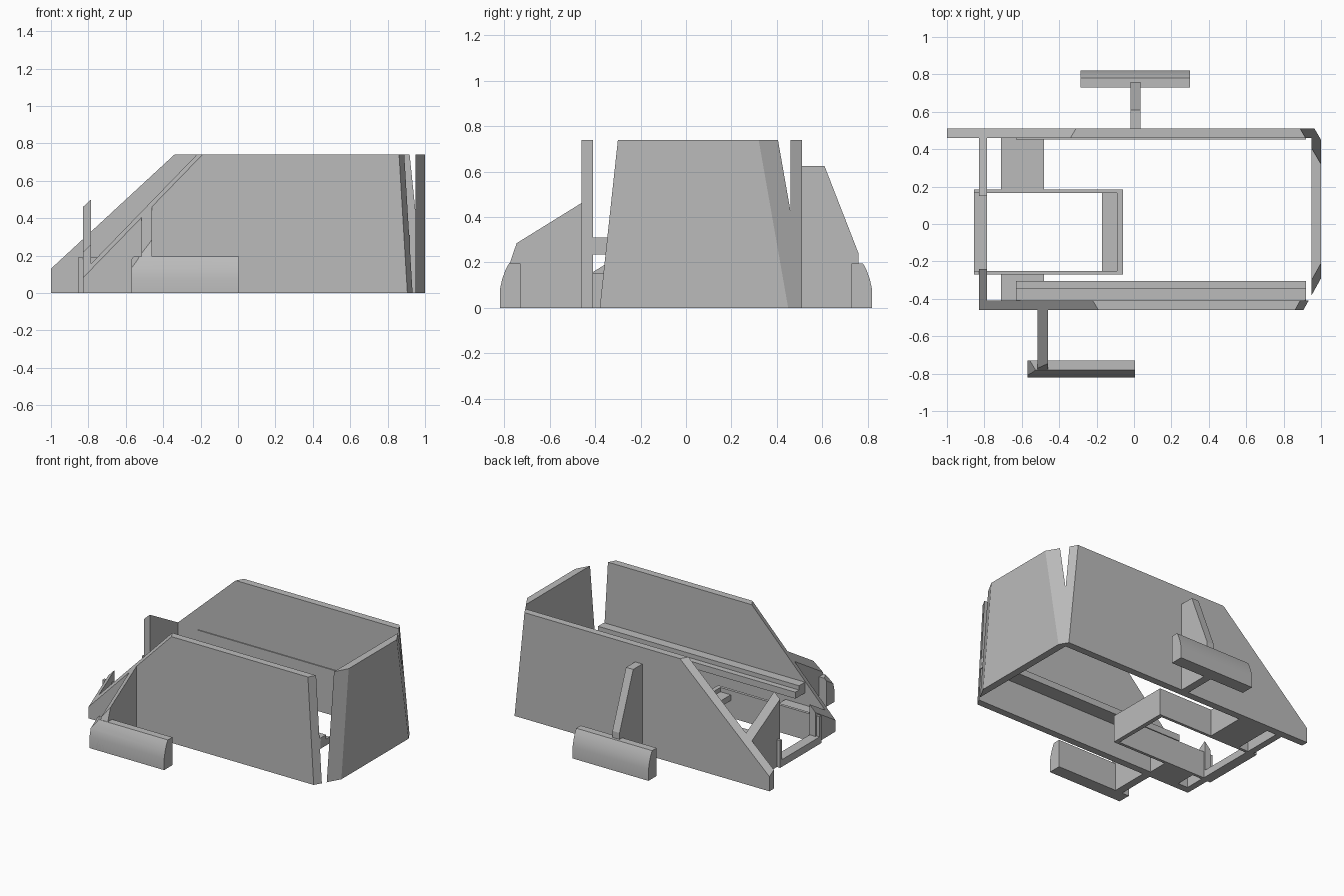
import bpy, bmesh
from mathutils import Vector

cube = bpy.data.objects.get("Cube")
if cube:
    bpy.data.objects.remove(cube, do_unlink=True)

grey = bpy.data.materials.new("plain grey")
grey.use_nodes = True
colour = (0.5, 0.5, 0.5, 1)
grey.diffuse_color = colour
grey.node_tree.nodes["Principled BSDF"].inputs["Base Color"].default_value = colour


def plane(a, b, c, outside):
    """Cutting plane through three points; removes the side facing outside."""
    a, b, c = Vector(a), Vector(b), Vector(c)
    n = (b - a).cross(c - a).normalized()
    return a, n if n.dot(Vector(outside)) > 0 else -n


# Sloping planes that trim the nose and the two rear corners
NOSE_FRONT = plane((-.83, -.46, .08), (-.19, -.46, .74), (-.22, -.41, .74), (-1, 0, 1))
NOSE_BACK = plane((-1, .46, .13), (-.34, .46, .74), (-.31, .51, .74), (-1, 0, 1))
CORNER_FRONT = plane((1, -.21, .74), (.95, -.30, .74), (1, -.29, 0), (1, -1, 0))
CORNER_BACK = plane((1, .32, .74), (.95, .405, .74), (1, .45, 0), (1, 1, 0))


def prism(name, axis, profile, lo, hi, cuts=(), smooth=False):
    """Extrude a profile along x (points are y, z) or y (points are x, z)."""
    bm = bmesh.new()
    place = (lambda p: (lo, *p)) if axis == "x" else (lambda p: (p[0], lo, p[1]))
    face = bm.faces.new([bm.verts.new(place(p)) for p in profile])
    new = bmesh.ops.extrude_face_region(bm, geom=[face])["geom"]
    shift = Vector((hi - lo, 0, 0) if axis == "x" else (0, hi - lo, 0))
    bmesh.ops.translate(bm, vec=shift, verts=[v for v in new if isinstance(v, bmesh.types.BMVert)])
    for point, normal in cuts:
        res = bmesh.ops.bisect_plane(bm, geom=bm.verts[:] + bm.edges[:] + bm.faces[:], dist=1e-5,
                                     plane_co=point, plane_no=normal, clear_outer=True)
        edges = [e for e in res["geom_cut"] if isinstance(e, bmesh.types.BMEdge)]
        if edges:
            bmesh.ops.holes_fill(bm, edges=edges, sides=0)
    bmesh.ops.recalc_face_normals(bm, faces=bm.faces[:])
    mesh = bpy.data.meshes.new(name)
    bm.to_mesh(mesh)
    bm.free()
    mesh.materials.append(grey)
    obj = bpy.data.objects.new(name, mesh)
    bpy.context.collection.objects.link(obj)
    if smooth:
        bpy.ops.object.select_all(action="DESELECT")
        obj.select_set(True)
        bpy.context.view_layer.objects.active = obj
        bpy.ops.object.shade_smooth_by_angle()
    return obj


def box(name, x, y, z, cuts=()):
    return prism(name, "y", [(x[0], z[0]), (x[1], z[0]), (x[1], z[1]), (x[0], z[1])], *y, cuts)


# Outer walls
TALL = (0, .74)
box("back_wall", (-1, 1), (.46, .51), TALL, [NOSE_BACK, CORNER_BACK])
box("front_wall", (-.83, 1), (-.46, -.41), TALL, [NOSE_FRONT, CORNER_FRONT])
box("end_wall", (.95, 1), (-.46, .51), TALL, [CORNER_FRONT, CORNER_BACK])

# Nose gussets
box("back_gusset", (-.83, -.785), (.15, .46), TALL, [NOSE_BACK])
box("front_gusset", (-.83, -.785), (-.41, -.24), TALL, [NOSE_FRONT])

# Inner ledges along the walls
ledge = [(-.41, .235), (-.305, .235), (-.305, .28), (-.345, .28), (-.345, .31), (-.41, .31)]
prism("front_ledge", "x", ledge, -.63, .92, [CORNER_FRONT])
box("back_ledge", (-.63, .92), (.453, .46), (.235, .32), [CORNER_BACK])

# Open frame in the middle
LOW = (0, .19)
for side, y in (("back", (.165, .185)), ("front", (-.27, -.25))):
    box(side + "_frame_side", (-.855, -.06), y, LOW)
inner = (-.25, .165)
box("nose_crossbeam", (-.855, -.785), inner, (0, .05))
box("frame_end", (-.09, -.06), inner, LOW)
box("frame_step", (-.17, -.09), inner, (.12, .16))

# Blocks joining the frame to the walls
box("back_joining_block", (-.71, -.48), (.185, .46), LOW)
box("front_joining_block", (-.71, -.48), (-.41, -.27), (0, .15))

# Side pads with rounded outer faces, and the struts that carry them
pad = [(.73, 0), (.82, 0), (.82, .08), (.81, .125), (.796, .165), (.78, .195), (.73, .195)]
prism("back_pad", "x", pad, -.285, .30, smooth=True)
prism("front_pad", "x", [(-y, z) for y, z in pad], -.57, .005, [NOSE_FRONT], smooth=True)
prism("back_strut", "x", [(.51, 0), (.76, 0), (.76, .24), (.61, .625), (.51, .625)], -.02, .035)
prism("front_strut", "x", [(-.46, 0), (-.82, 0), (-.82, .07), (-.72, .36), (-.46, .6)],
      -.515, -.46, [NOSE_FRONT])
